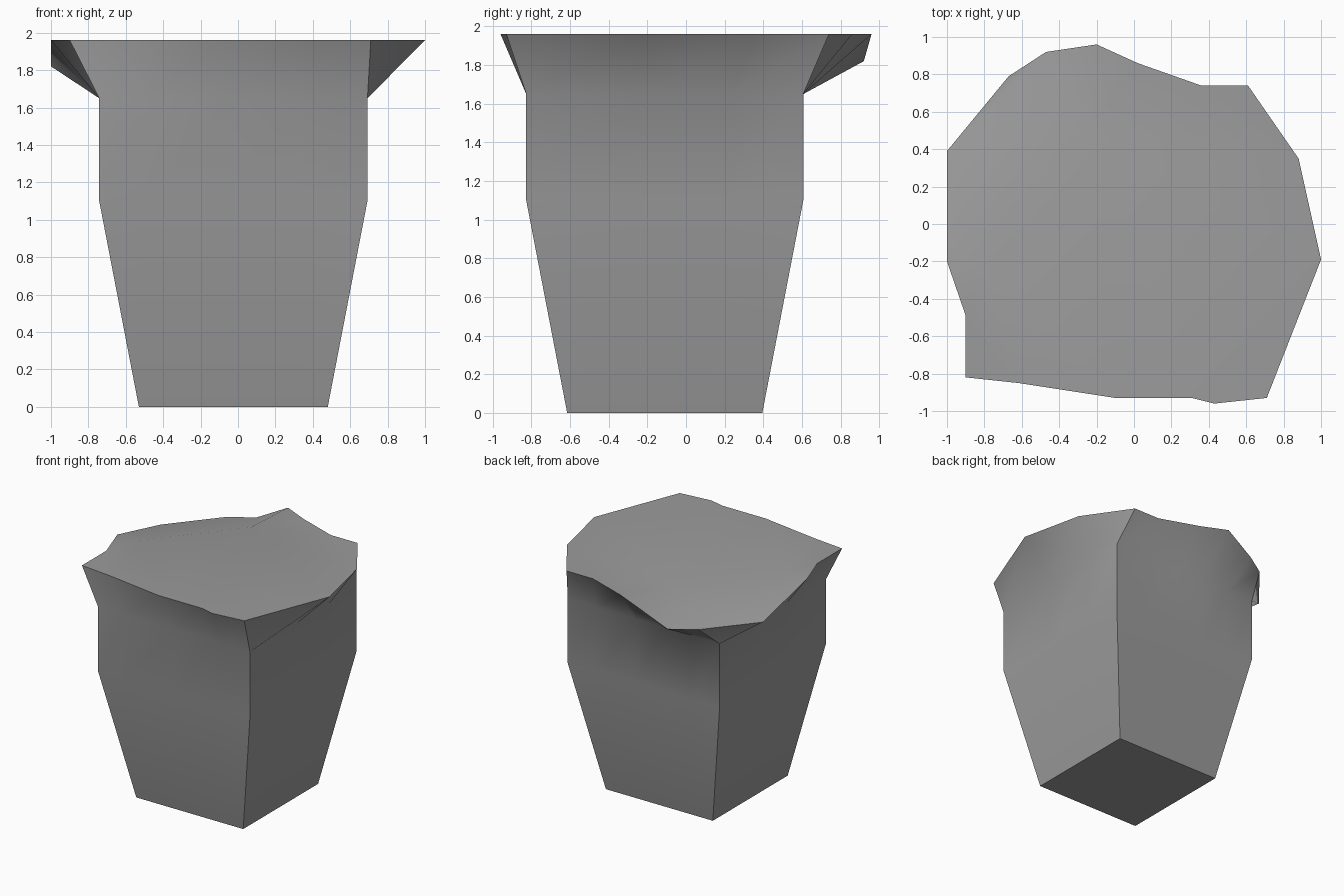
import bpy
import bmesh
from mathutils import Vector

cube = bpy.data.objects.get("Cube")
if cube:
    bpy.data.objects.remove(cube, do_unlink=True)

# Single stone grey material
grey = bpy.data.materials.new("stone_grey")
grey.use_nodes = True
colour = (0.33, 0.33, 0.33, 1)
grey.diffuse_color = colour
grey.node_tree.nodes["Principled BSDF"].inputs["Base Color"].default_value = colour

TOP, LOW = 1.96, 1.82

# Ragged rim, one list per wall, each starting at a wall corner
rim_walls = [
    [(-.9, -.82, TOP), (-.62, -.85, TOP), (-.1, -.93, TOP), (.31, -.93, TOP), (.43, -.96, TOP)],
    [(.71, -.93, TOP), (1, -.19, TOP), (.88, .35, TOP)],
    [(.61, .74, TOP), (.36, .74, TOP), (.02, .86, TOP), (-.2, .96, TOP), (-.47, .92, LOW)],
    [(-.67, .79, LOW), (-1, .39, LOW), (-1, -.2, TOP), (-.9, -.49, TOP)],
]


def square(half, z):
    """Corners of a horizontal square section of the trunk."""
    cx, cy = -.025, -.11
    return [Vector((cx + sx * half, cy + sy * half, z))
            for sx, sy in ((-1, -1), (1, -1), (1, 1), (-1, 1))]


sections = [square(.505, 0), square(.717, 1.1), square(.717, 1.65)]

bm = bmesh.new()
rows = [[] for _ in range(4)]
corners = []
wall_of_column = []

# Columns: every rim point gets a matching point on each square section
for w, wall in enumerate(rim_walls):
    end = Vector(rim_walls[(w + 1) % 4][0])
    pts = [Vector(p) for p in wall] + [end]
    lengths = [(b.xy - a.xy).length for a, b in zip(pts, pts[1:])]
    corners.append(len(rows[0]))
    for i, p in enumerate(pts[:-1]):
        t = sum(lengths[:i]) / sum(lengths)
        for row, section in zip(rows, sections):
            row.append(bm.verts.new(section[w].lerp(section[(w + 1) % 4], t)))
        rows[3].append(bm.verts.new(p))
        wall_of_column.append(w)

# Walls
n = len(rows[0])
for lower, upper in zip(rows, rows[1:]):
    for i in range(n):
        j = (i + 1) % n
        bm.faces.new((lower[i], lower[j], upper[j], upper[i]))

# Underside
bm.faces.new(list(reversed(rows[0])))

# Top: a flat sheet with one sagging back corner
rim = rows[3]
crease_a = bm.verts.new((-.8, -.19, TOP))
crease_b = bm.verts.new((-.23, .5, TOP))
peak, dip_c, dip_b, dip_a, side = 11, 12, 13, 14, 15
bm.faces.new(rim[side:] + rim[:peak + 1] + [crease_b, crease_a])
bm.faces.new((rim[side], crease_a, rim[dip_a]))
bm.faces.new((rim[dip_a], crease_a, crease_b))
bm.faces.new((rim[dip_a], crease_b, rim[dip_c]))
bm.faces.new((rim[dip_a], rim[dip_c], rim[dip_b]))
bm.faces.new((rim[dip_c], crease_b, rim[peak]))

# Smooth faces, with sharp rim, base and corner edges
bmesh.ops.recalc_face_normals(bm, faces=bm.faces)
for face in bm.faces:
    face.smooth = True
columns = [[row[c] for row in rows] for c in corners]
loops = [rows[0] + rows[0][:1], rim + rim[:1]] + columns
for loop in loops:
    for a, b in zip(loop, loop[1:]):
        edge = bm.edges.get((a, b))
        if edge:
            edge.smooth = False
bmesh.ops.triangulate(bm, faces=[f for f in bm.faces if len(f.verts) > 4])

mesh = bpy.data.meshes.new("tapered_block")
bm.to_mesh(mesh)
bm.free()
mesh.materials.append(grey)
block = bpy.data.objects.new("tapered_block", mesh)
bpy.context.collection.objects.link(block)
